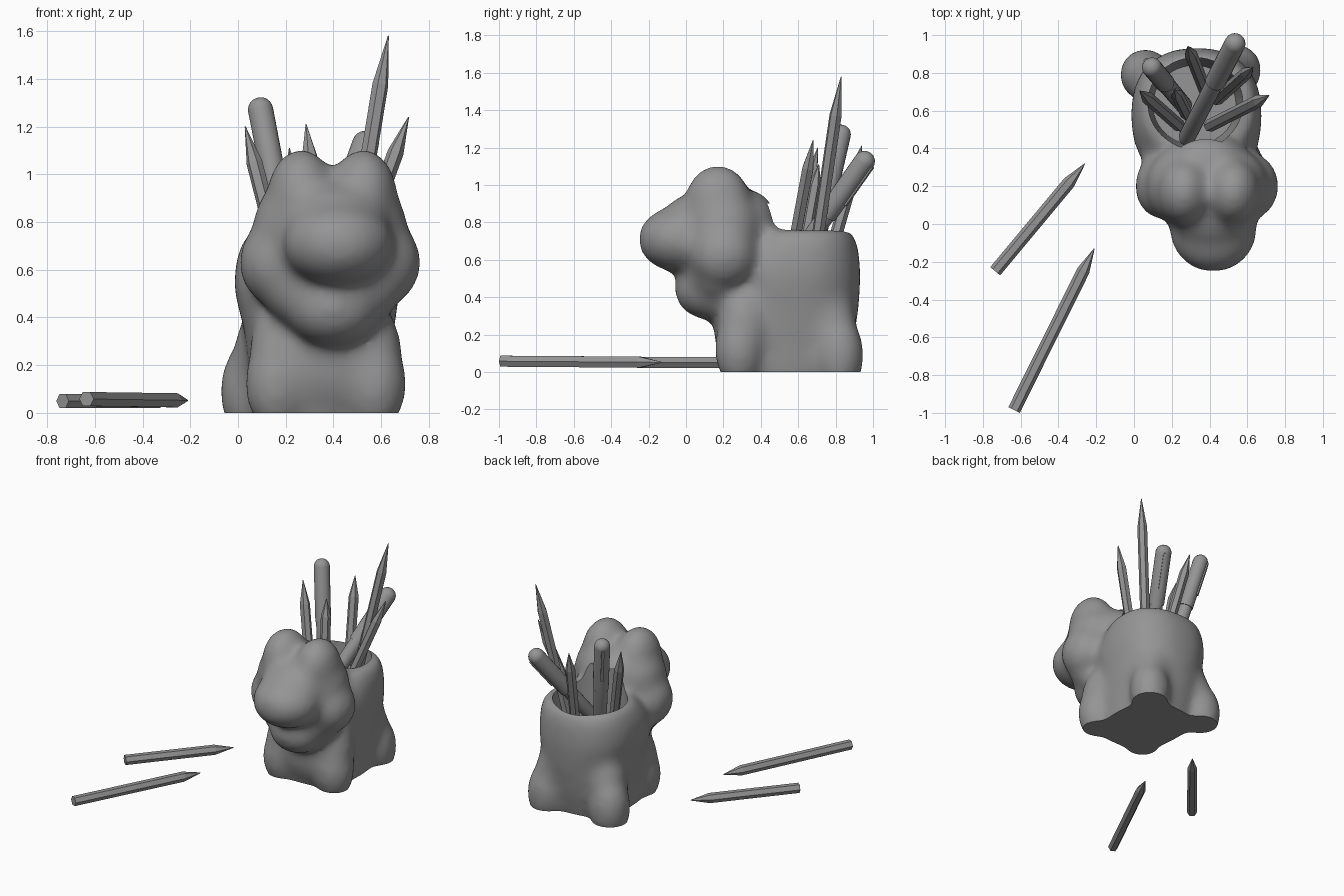
import bpy, bmesh, math
from mathutils import Vector, Matrix

cube = bpy.data.objects.get("Cube")
if cube:
    bpy.data.objects.remove(cube, do_unlink=True)

grey = bpy.data.materials.new("plain grey")
grey.use_nodes = True
GREY = (0.3, 0.3, 0.3, 1)
grey.diffuse_color = GREY
grey.node_tree.nodes["Principled BSDF"].inputs["Base Color"].default_value = GREY


def add_object(name, bm):
    bmesh.ops.recalc_face_normals(bm, faces=bm.faces)
    mesh = bpy.data.meshes.new(name)
    bm.to_mesh(mesh)
    bm.free()
    mesh.materials.append(grey)
    obj = bpy.data.objects.new(name, mesh)
    bpy.context.collection.objects.link(obj)
    return obj


def smooth(obj, degrees=40):
    bpy.ops.object.select_all(action='DESELECT')
    obj.select_set(True)
    bpy.context.view_layer.objects.active = obj
    bpy.ops.object.shade_smooth_by_angle(angle=math.radians(degrees))


def blob(bm, centre, radii):
    matrix = Matrix.Translation(centre) @ Matrix.Diagonal((*radii, 1))
    bmesh.ops.create_uvsphere(bm, u_segments=32, v_segments=20, radius=1, matrix=matrix)


def loft(bm, rings, sides, square=1.0):
    """Stack closed rings given as (z, x, y, rx, ry); square < 1 makes them boxier."""
    def bulge(t):
        return math.copysign(abs(t) ** square, t)
    loops = []
    for z, x, y, rx, ry in rings:
        angles = [math.tau * i / sides for i in range(sides)]
        loops.append([bm.verts.new((x + rx * bulge(math.cos(a)), y + ry * bulge(math.sin(a)), z))
                      for a in angles])
    for low, high in zip(loops, loops[1:]):
        for i in range(sides):
            j = (i + 1) % sides
            bm.faces.new((low[i], low[j], high[j], high[i]))
    bm.faces.new(loops[0][::-1])
    bm.faces.new(loops[-1])


# Animal-shaped pot: trunk, legs and head fused into one soft skin
bm = bmesh.new()
loft(bm, [(-0.06, 0.34, 0.53, 0.27, 0.31), (0.15, 0.34, 0.55, 0.29, 0.345),
          (0.35, 0.34, 0.565, 0.315, 0.36), (0.52, 0.33, 0.57, 0.35, 0.365),
          (0.64, 0.33, 0.59, 0.34, 0.335), (0.71, 0.335, 0.615, 0.32, 0.295),
          (0.76, 0.335, 0.63, 0.295, 0.25)], 48, 0.85)
# Chest and front legs
blob(bm, (0.37, 0.31, 0.22), (0.30, 0.16, 0.26))
for x in (0.165, 0.57):
    blob(bm, (x, 0.285, 0.12), (0.14, 0.135, 0.21))
    blob(bm, (x, 0.31, 0.24), (0.12, 0.14, 0.22))
# Haunches, each with a knee leading up into the trunk
for x, y, lean in ((0.06, 0.79, 0.06), (0.54, 0.815, -0.04)):
    blob(bm, (x, y, 0.09), (0.14, 0.14, 0.22))
    blob(bm, (x + lean, y - 0.05, 0.24), (0.14, 0.15, 0.22))
# Skull, back of head, jaw and wide lower face
blob(bm, (0.39, 0.19, 0.69), (0.31, 0.24, 0.30))
blob(bm, (0.38, 0.33, 0.78), (0.23, 0.16, 0.2))
blob(bm, (0.40, 0.13, 0.44), (0.2, 0.195, 0.165))
blob(bm, (0.39, 0.17, 0.54), (0.31, 0.19, 0.21))
# Snout and its bridge up to the brow
blob(bm, (0.42, -0.03, 0.71), (0.235, 0.23, 0.18))
blob(bm, (0.41, 0.06, 0.82), (0.22, 0.18, 0.14))
# Cheeks, temples and brow bumps
for side in (-1, 1):
    blob(bm, (0.385 + side * 0.23, 0.2, 0.63), (0.155, 0.18, 0.18))
    blob(bm, (0.385 + side * 0.15, 0.2, 0.78), (0.175, 0.2, 0.2))
    blob(bm, (0.395 + side * 0.13, 0.17, 0.91), (0.145, 0.18, 0.2))
skin = add_object("pot_skin", bm)
remesh = skin.modifiers.new("fuse", 'REMESH')
remesh.mode = 'VOXEL'
remesh.voxel_size = 0.02
soften = skin.modifiers.new("soften", 'SMOOTH')
soften.factor = 0.5
soften.iterations = 45

# Pencil well
bm = bmesh.new()
loft(bm, [(0.28, 0.32, 0.63, 0.22, 0.21), (0.7, 0.325, 0.64, 0.25, 0.24),
          (0.9, 0.325, 0.64, 0.255, 0.245)], 48)
well = add_object("well_cutter", bm)
well.hide_render = True
cut = skin.modifiers.new("well", 'BOOLEAN')
cut.operation = 'DIFFERENCE'
cut.solver = 'EXACT'
cut.object = well

# Bake the skin and trim it flat where it rests on the ground
bm = bmesh.new()
bm.from_object(skin, bpy.context.evaluated_depsgraph_get())
bpy.data.objects.remove(skin, do_unlink=True)
bpy.data.objects.remove(well, do_unlink=True)
trimmed = bmesh.ops.bisect_plane(bm, geom=bm.verts[:] + bm.edges[:] + bm.faces[:],
                                 plane_co=(0, 0, 0), plane_no=(0, 0, 1), clear_inner=True)
outline = [e for e in trimmed["geom_cut"] if isinstance(e, bmesh.types.BMEdge)]
bmesh.ops.holes_fill(bm, edges=outline, sides=0)
smooth(add_object("animal_pot", bm), 50)


def aim(obj, base, tip):
    direction = Vector(tip) - Vector(base)
    obj.matrix_world = Matrix.Translation(base) @ direction.to_track_quat('Z', 'Y').to_matrix().to_4x4()


def pencil(name, base, tip, point, radius=0.031):
    """Hexagonal pencil with a sharpened end."""
    length = (Vector(tip) - Vector(base)).length
    bm = bmesh.new()
    loft(bm, [(z, 0, 0, r, r) for z, r in
              ((0, radius), (length - point, radius), (length, 0.002))], 6)
    aim(add_object(name, bm), base, tip)


def pen(name, base, tip, radius=0.052):
    """Round-ended pen with a wider cap and a clip."""
    length = (Vector(tip) - Vector(base)).length
    cap = length - 0.42
    dome = [(length - radius + radius * math.sin(a), radius * math.cos(a) + 0.001)
            for a in (math.pi / 2 * i / 6 for i in range(7))]
    profile = [(0, 0.03), (0.04, 0.045), (cap, 0.047), (cap, radius)] + dome
    bm = bmesh.new()
    loft(bm, [(z, 0, 0, r, r) for z, r in profile], 20)
    clip = Matrix.Translation((0, -radius, length - 0.18)) @ Matrix.Diagonal((0.02, 0.016, 0.26, 1))
    bmesh.ops.create_cube(bm, size=1, matrix=clip)
    obj = add_object(name, bm)
    aim(obj, base, tip)
    smooth(obj)


# Loose pencils on the ground
pencil("loose_pencil_long", (-0.635, -0.985, 0.058), (-0.21, -0.13, 0.052), 0.13, 0.034)
pencil("loose_pencil_short", (-0.735, -0.25, 0.05), (-0.26, 0.32, 0.05), 0.13, 0.034)

# Pencils and pens standing in the well
pencil("tall_pencil", (0.44, 0.66, 0.42), (0.63, 0.83, 1.58), 0.21, 0.034)
pencil("left_pencil", (0.40, 0.52, 0.38), (0.715, 0.68, 1.24), 0.16, 0.034)
pencil("right_pencil", (0.24, 0.52, 0.38), (0.03, 0.705, 1.2), 0.16, 0.034)
pencil("back_pencil", (0.38, 0.7, 0.38), (0.285, 0.94, 1.21), 0.14, 0.034)
pencil("middle_pencil", (0.28, 0.58, 0.38), (0.215, 0.71, 1.11), 0.12, 0.034)
pen("right_pen", (0.27, 0.62, 0.36), (0.085, 0.84, 1.32))
pen("left_pen", (0.27, 0.44, 0.40), (0.55, 0.985, 1.17), 0.055)
